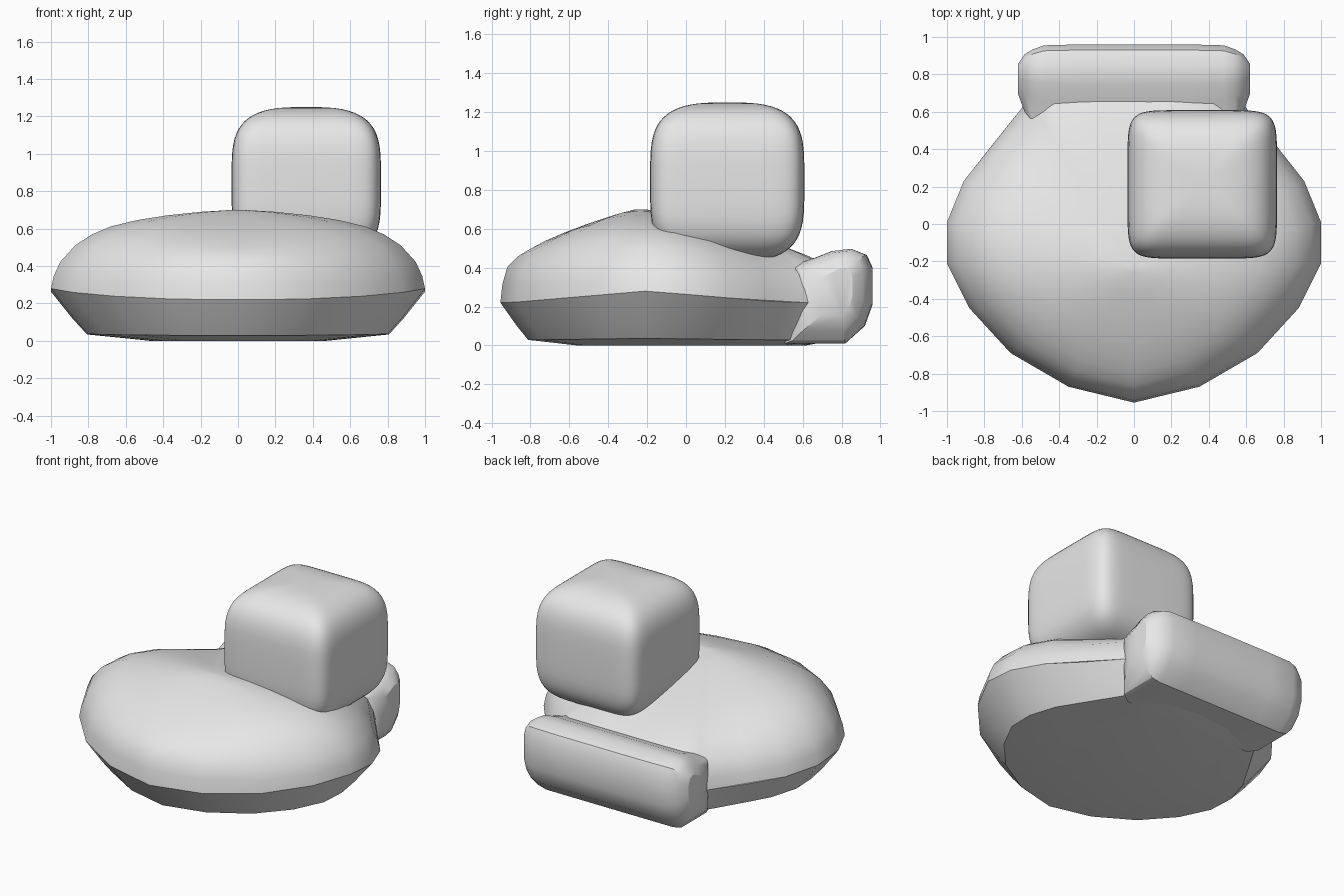
import bpy, bmesh, math

if "Cube" in bpy.data.objects:
    bpy.data.objects.remove(bpy.data.objects["Cube"], do_unlink=True)

grey = bpy.data.materials.new("plain grey")
grey.use_nodes = True
colour = (0.8, 0.8, 0.8, 1)
grey.diffuse_color = colour
grey.node_tree.nodes["Principled BSDF"].inputs["Base Color"].default_value = colour


def loft(name, rings, angle):
    """Skin a stack of rings with equal point counts and cap both ends."""
    bm = bmesh.new()
    rows = [[bm.verts.new(p) for p in ring] for ring in rings]
    n = len(rows[0])
    for a, b in zip(rows, rows[1:]):
        for i in range(n):
            j = (i + 1) % n
            bm.faces.new((a[i], a[j], b[j], b[i]))
    bm.faces.new(rows[0])
    bm.faces.new(rows[-1])
    bmesh.ops.recalc_face_normals(bm, faces=bm.faces)
    mesh = bpy.data.meshes.new(name)
    bm.to_mesh(mesh)
    bm.free()
    mesh.materials.append(grey)
    obj = bpy.data.objects.new(name, mesh)
    bpy.context.collection.objects.link(obj)
    bpy.ops.object.select_all(action='DESELECT')
    obj.select_set(True)
    bpy.context.view_layer.objects.active = obj
    bpy.ops.object.shade_smooth_by_angle(angle=math.radians(angle))


# Body: one plan outline shrunk towards the crown
CROWN_Y = -0.24
CROWN_Z = 0.7
half = [(0, -0.955), (0.35, -0.87), (0.66, -0.69), (0.88, -0.45), (1, -0.21),
        (1, 0.01), (0.91, 0.23), (0.76, 0.42), (0.6, 0.62), (0.57, 0.68),
        (0.5, 0.8), (0.25, 0.85), (0, 0.86)]
outline = half + [(-x, y) for x, y in reversed(half) if x > 0]


def rim(y):
    return 0.28 - min(0.06, 0.085 * abs(y + 0.2))


def facing(x, y):
    """Signed measure of how far a point lies to the back (+) or front (-)."""
    d = y - CROWN_Y
    return d * abs(d) / (x * x + d * d)


def dome_ring(scale, side, end):
    """Blend the full side profile with the straighter front and back one."""
    ring = []
    for x, y in outline:
        w = facing(x, y)
        target = end ** 1.25 if w > 0 else end
        f = side + (target - side) * abs(w)
        ring.append((x * scale, CROWN_Y + (y - CROWN_Y) * scale,
                     rim(y) + (CROWN_Z - rim(y)) * f))
    return ring


def hull_ring(scale, f):
    """The hull is steeper towards the back."""
    ring = []
    for x, y in outline:
        s = scale + (1 - scale) * 0.6 * max(0, facing(x, y))
        ring.append((x * s, CROWN_Y + (y - CROWN_Y) * s, rim(y) * f))
    return ring


dome = [(1, 0, 0), (0.985, 0.16, 0.2), (0.95, 0.34, 0.38), (0.87, 0.55, 0.5),
        (0.78, 0.69, 0.58), (0.68, 0.79, 0.66), (0.54, 0.87, 0.75),
        (0.38, 0.93, 0.84), (0.2, 0.975, 0.93), (0.03, 1, 1)]
loft("upper_body", [dome_ring(*level) for level in dome], 40)

hull = [(1, 1), (0.88, 0.45), (0.8, 0.13), (0.45, 0)]
loft("lower_body", [hull_ring(*level) for level in hull], 30)

# Tail block: a side profile swept across, shrinking at both ends
profile = [(0.5, 0.01), (0.82, 0.01), (0.92, 0.1), (0.96, 0.21), (0.96, 0.4),
           (0.93, 0.465), (0.85, 0.497), (0.75, 0.485), (0.66, 0.45), (0.5, 0.4)]
stations = [(0.3, 1, 1), (0.48, 0.97, 1), (0.54, 0.84, 0.95),
            (0.585, 0.67, 0.78), (0.62, 0.35, 0.5)]
stations = [(-x, a, b) for x, a, b in reversed(stations)] + stations
loft("tail_block", [[(x, 0.8 + (y - 0.8) * sy, 0.3 + (z - 0.3) * sz)
                     for y, z in profile] for x, sy, sz in stations], 30)


# Rounded box resting on the body, with gently bulging sides
def power(value, n):
    return math.copysign(abs(value) ** (2 / n), value)


def box_ring(t):
    r, h = power(math.cos(t), 3), power(math.sin(t), 4)
    ring = []
    for i in range(64):
        a = math.tau * (i + 0.5) / 64
        ring.append((0.365 + 0.4 * r * power(math.cos(a), 7),
                     0.212 + 0.397 * r * power(math.sin(a), 7),
                     0.84 + 0.41 * h))
    return ring


STEPS = 32
loft("rounded_box", [box_ring(math.pi * ((k + 0.5) / STEPS - 0.5))
                     for k in range(STEPS)], 60)
